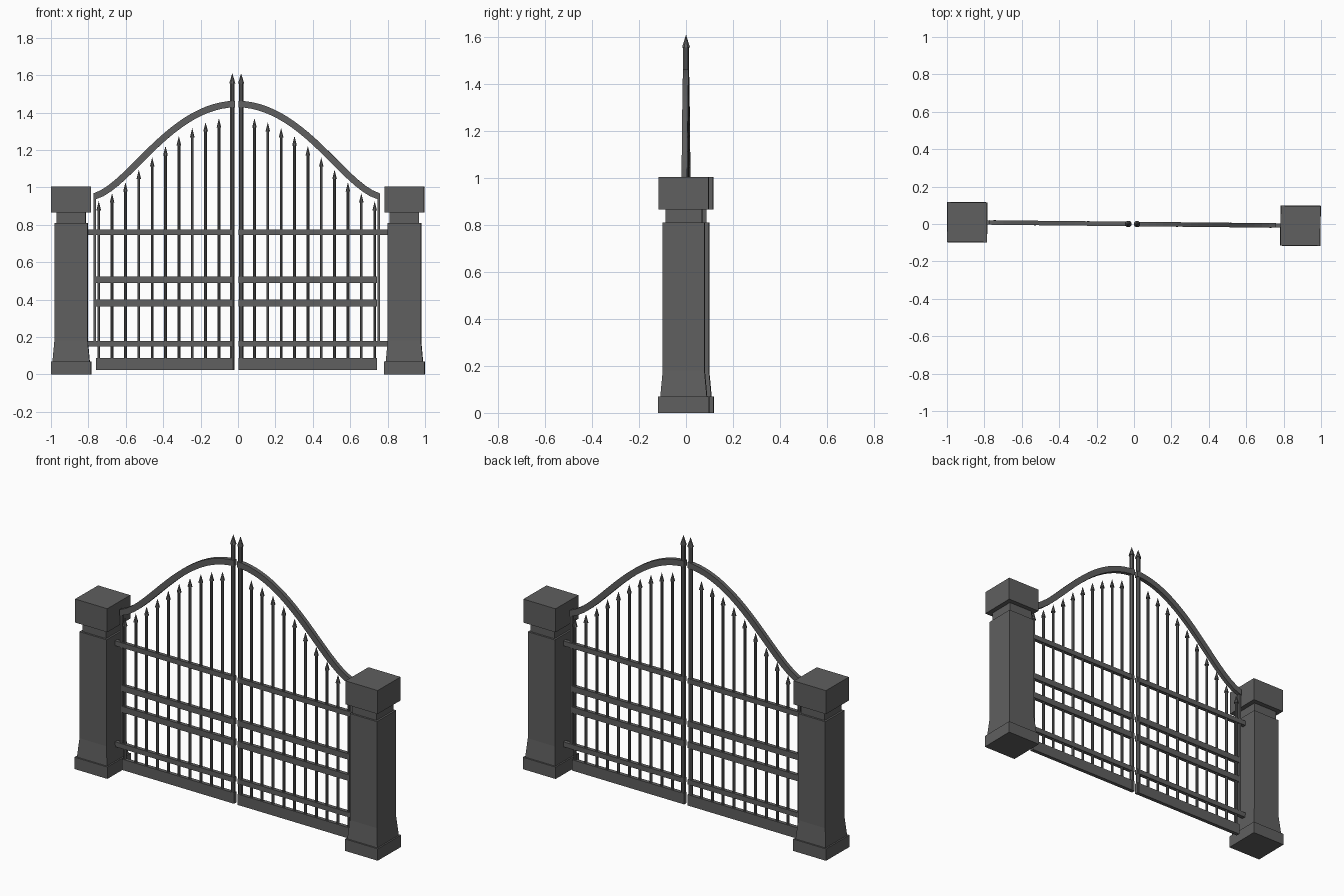
import bpy, bmesh, math
from mathutils import Matrix, Vector

cube = bpy.data.objects.get("Cube")
if cube:
    bpy.data.objects.remove(cube)

TURN = Matrix.Rotation(math.radians(-0.6), 4, 'Z')   # whole gate stands slightly turned
GATE_X = -0.007                                      # centre line of the leaves

iron = bpy.data.materials.new("dark grey")
iron.use_nodes = True
grey = (0.115, 0.115, 0.115, 1)
iron.diffuse_color = grey
iron.node_tree.nodes["Principled BSDF"].inputs["Base Color"].default_value = grey


def finish(name, bm):
    bmesh.ops.recalc_face_normals(bm, faces=bm.faces)
    bm.transform(TURN)
    mesh = bpy.data.meshes.new(name)
    bm.to_mesh(mesh)
    bm.free()
    mesh.materials.append(iron)
    obj = bpy.data.objects.new(name, mesh)
    bpy.context.collection.objects.link(obj)


def box(bm, x0, x1, depth, z0, z1):
    m = Matrix.Translation(((x0 + x1) / 2, 0, (z0 + z1) / 2))
    m = m @ Matrix.Diagonal((abs(x1 - x0), depth, z1 - z0, 1))
    bmesh.ops.create_cube(bm, size=1, matrix=m)


def cone(bm, x, z0, z1, r0, r1, sides=8):
    m = Matrix.Translation((x, 0, (z0 + z1) / 2)) @ Matrix.Rotation(math.pi / sides, 4, 'Z')
    bmesh.ops.create_cone(bm, cap_ends=True, segments=sides, radius1=r0, radius2=r1,
                          depth=z1 - z0, matrix=m)


def spear(bm, x, z0, tip, radius, head_radius, head):
    cone(bm, x, z0, tip - head, radius, radius)
    cone(bm, x, tip - head, tip, head_radius, 0)


def frustum(bm, x, half0, half1, z0, z1):
    cone(bm, x, z0, z1, half0 * math.sqrt(2), half1 * math.sqrt(2), 4)


def arch_height(u):
    return 1.463 - 1.17 * u ** 2 + 0.947 * u ** 6


def arch(bm, side):
    # rectangular bar swept along the curved top of a leaf
    steps, thick, half = 20, 0.035, 0.012
    rings = []
    for i in range(steps + 1):
        u = 0.01 + (0.766 - 0.01) * i / steps
        slope = -2.34 * u + 5.682 * u ** 5
        inward = Vector((slope, 0, -1)).normalized() * thick
        top = Vector((u, 0, arch_height(u)))
        low = top + inward
        if i in (0, steps):                 # plumb end cuts
            low = top - Vector((0, 0, thick * math.sqrt(1 + slope ** 2)))
        ring = []
        for p, y in ((top, -half), (top, half), (low, half), (low, -half)):
            ring.append(bm.verts.new((GATE_X + side * p.x, y, p.z)))
        rings.append(ring)
    for a, b in zip(rings, rings[1:]):
        for k in range(4):
            n = (k + 1) % 4
            bm.faces.new((a[k], a[n], b[n], b[k]))
    bm.faces.new(rings[0])
    bm.faces.new(rings[-1])


for label, side in (("right", -1), ("left", 1)):
    # Stone pillar: plinth, flared foot, shaft, neck, cap
    x = side * 0.891 - 0.001
    bm = bmesh.new()
    for half0, half1, z0, z1 in ((0.108, 0.108, 0, 0.07), (0.099, 0.089, 0.07, 0.18),
                                 (0.089, 0.089, 0.18, 0.81), (0.078, 0.078, 0.81, 0.866),
                                 (0.106, 0.106, 0.866, 1.005)):
        frustum(bm, x, half0, half1, z0, z1)
    finish(label + "_pillar", bm)

    # Cross rails; two of them reach into the pillar as hinges
    bm = bmesh.new()
    for z0, z1, end in ((0.024, 0.088, 0.751), (0.149, 0.178, 0.81), (0.364, 0.4, 0.751),
                        (0.489, 0.524, 0.751), (0.746, 0.775, 0.81)):
        box(bm, GATE_X + side * 0.011, GATE_X + side * end, 0.022, z0, z1)
    finish(label + "_rails", bm)

    # Pointed bars following the arch
    bm = bmesh.new()
    for i in range(10):
        u = 0.095 + 0.0714 * i
        tip = arch_height(u) - 0.083 + 0.055 * u ** 2
        spear(bm, GATE_X + side * u, 0.03, tip, 0.008, 0.0135, 0.05)
    finish(label + "_bars", bm)

    # Meeting post and thin hinge stile
    bm = bmesh.new()
    spear(bm, GATE_X + side * 0.0235, 0.024, 1.61, 0.0125, 0.018, 0.055)
    finish(label + "_meeting_post", bm)
    bm = bmesh.new()
    box(bm, GATE_X + side * 0.752, GATE_X + side * 0.766, 0.016, 0.149, 0.955)
    finish(label + "_hinge_stile", bm)

    bm = bmesh.new()
    arch(bm, side)
    finish(label + "_arch", bm)
